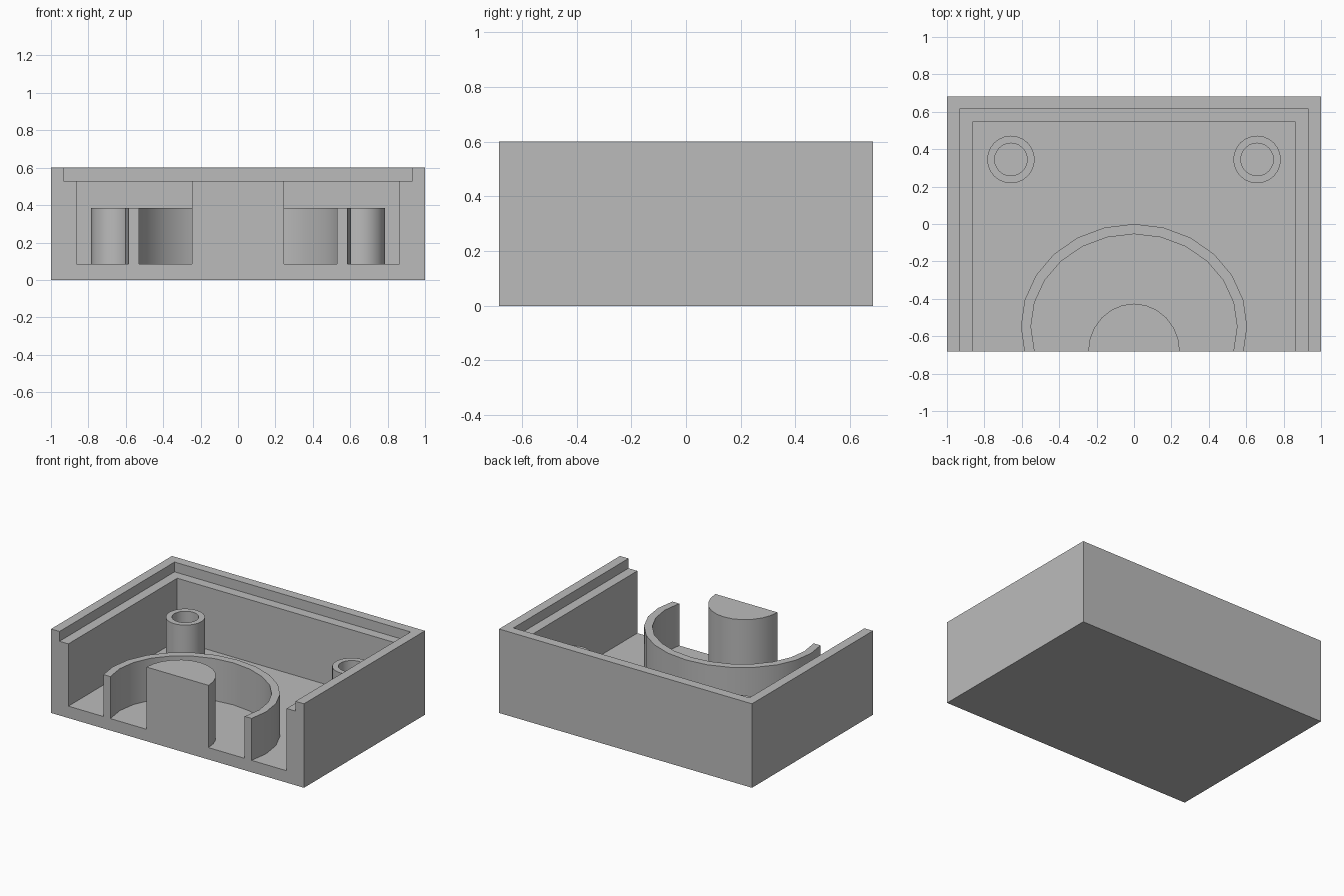
import bpy, bmesh
from math import sin, cos, tau, radians

cube = bpy.data.objects.get("Cube")
if cube:
    bpy.data.objects.remove(cube, do_unlink=True)

HALF_Y = 0.683   # half depth of the box
FLOOR = 0.085    # top of the floor
LEDGE = 0.53     # step inside the rim
POST = 0.385     # top of ring and screw posts

grey = bpy.data.materials.new("plain_grey")
grey.use_nodes = True
colour = (0.5, 0.5, 0.5, 1)
grey.diffuse_color = colour
grey.node_tree.nodes["Principled BSDF"].inputs["Base Color"].default_value = colour


def finish(bm, name, smooth=False):
    bmesh.ops.recalc_face_normals(bm, faces=bm.faces[:])
    mesh = bpy.data.meshes.new(name)
    bm.to_mesh(mesh)
    bm.free()
    mesh.materials.append(grey)
    obj = bpy.data.objects.new(name, mesh)
    bpy.context.collection.objects.link(obj)
    if smooth:
        bpy.ops.object.select_all(action='DESELECT')
        obj.select_set(True)
        bpy.context.view_layer.objects.active = obj
        bpy.ops.object.shade_smooth_by_angle(angle=radians(30))
    return obj


def cylinder(name, x, y, rx, ry, top, wall=0, sides=24):
    """Upright solid or tube on the floor, trimmed flush with the open front."""
    bm = bmesh.new()

    def loop(inset, z):
        return [bm.verts.new((x + (rx - inset) * sin(tau * i / sides),
                              y + (ry - inset) * cos(tau * i / sides), z))
                for i in range(sides)]

    loops = [loop(0, FLOOR), loop(0, top)]
    if wall:
        loops += [loop(wall, top), loop(wall, FLOOR)]
        loops.append(loops[0])
    else:
        for ring in loops:
            bm.faces.new(ring)
    for a, b in zip(loops, loops[1:]):
        for i in range(sides):
            j = (i + 1) % sides
            bm.faces.new((a[i], a[j], b[j], b[i]))
    # Trim at the front plane and cap the cut
    if y - ry < -HALF_Y:
        bmesh.ops.bisect_plane(bm, geom=bm.verts[:] + bm.edges[:] + bm.faces[:],
                               plane_co=(0, -HALF_Y, 0), plane_no=(0, -1, 0),
                               clear_outer=True)
        bmesh.ops.holes_fill(bm, edges=[e for e in bm.edges if e.is_boundary], sides=0)
    return finish(bm, name, smooth=True)


# Open-fronted tray: stepped wall section (inset, height) swept around three sides
section = [(0, 0), (0, 0.6), (0.067, 0.6), (0.067, LEDGE), (0.137, LEDGE), (0.137, FLOOR)]
bm = bmesh.new()
stations = []
for side, back in ((-1, False), (-1, True), (1, True), (1, False)):
    stations.append([bm.verts.new((side * (1 - inset), HALF_Y - inset if back else -HALF_Y, z))
                     for inset, z in section])
for a, b in zip(stations, stations[1:]):
    for i in range(len(section) - 1):
        bm.faces.new((a[i], a[i + 1], b[i + 1], b[i]))
bm.faces.new([s[0] for s in stations])             # underside
bm.faces.new([s[-1] for s in stations])            # floor
bm.faces.new(stations[0] + stations[-1][::-1])     # front edge
finish(bm, "tray")

# Round guide wall and central pillar, both cut off at the front
cylinder("guide_ring", 0, -0.548, 0.605, 0.548, POST, wall=0.054)
cylinder("centre_pillar", 0, -HALF_Y, 0.245, 0.257, LEDGE)

# Hollow screw posts in the back corners
for label, side in (("left", 1), ("right", -1)):
    cylinder(label + "_screw_post", side * 0.658, 0.345, 0.127, 0.127, POST, wall=0.04)
